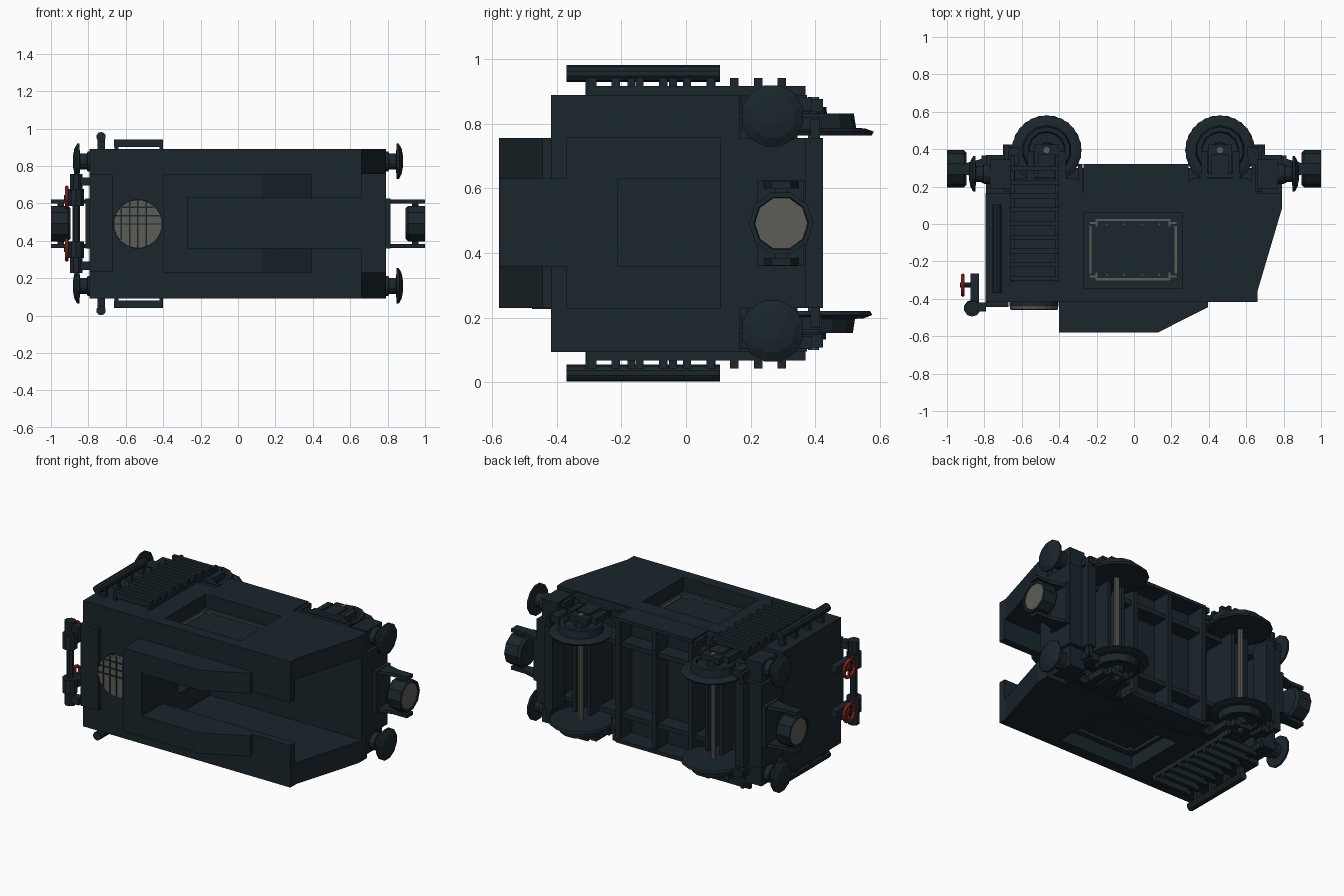
import bpy, bmesh, math
from mathutils import Matrix, Vector

if "Cube" in bpy.data.objects:
    bpy.data.objects.remove(bpy.data.objects["Cube"])

ZC = 0.492  # mirror plane across the width


def material(name, rgb):
    m = bpy.data.materials.new(name)
    m.diffuse_color = (*rgb, 1)
    m.use_nodes = True
    m.node_tree.nodes["Principled BSDF"].inputs["Base Color"].default_value = m.diffuse_color
    return m


DARK = material("dark_paint", (0.010, 0.019, 0.025))
GREY = material("pale_metal", (0.11, 0.11, 0.095))
RED = material("red_paint", (0.35, 0.02, 0.012))


def finish(name, bm, mat):
    bmesh.ops.recalc_face_normals(bm, faces=bm.faces)
    me = bpy.data.meshes.new(name)
    bm.to_mesh(me)
    bm.free()
    ob = bpy.data.objects.new(name, me)
    bpy.context.collection.objects.link(ob)
    me.materials.append(mat)
    return ob


def prism(name, pts, z0, z1, mat=DARK):
    bm = bmesh.new()
    f = bm.faces.new([bm.verts.new((x, y, z0)) for x, y in pts])
    g = bmesh.ops.extrude_face_region(bm, geom=[f])
    bmesh.ops.translate(bm, vec=(0, 0, z1 - z0),
                        verts=[v for v in g["geom"] if isinstance(v, bmesh.types.BMVert)])
    return finish(name, bm, mat)


def box(name, x0, x1, y0, y1, z0, z1, mat=DARK):
    return prism(name, [(x0, y0), (x1, y0), (x1, y1), (x0, y1)], min(z0, z1), max(z0, z1), mat)


def lathe(name, centre, axis, prof, n, mat=DARK):
    """Turn (distance along axis, radius) pairs around an axis."""
    bm = bmesh.new()
    q = Vector((0, 0, 1)).rotation_difference(Vector(axis)).to_matrix().to_4x4()
    M = Matrix.Translation(centre) @ q
    rings = [[bm.verts.new(M @ Vector((r * math.cos(2 * math.pi * (i + .5) / n),
                                       r * math.sin(2 * math.pi * (i + .5) / n), d)))
              for i in range(n)] for d, r in prof]
    for a, b in zip(rings, rings[1:]):
        for i in range(n):
            j = (i + 1) % n
            bm.faces.new((a[i], a[j], b[j], b[i]))
    bm.faces.new(rings[0])
    bm.faces.new(rings[-1])
    return finish(name, bm, mat)


def ring(name, centre, axis, R, r, mat, n=14, m=6):
    bm = bmesh.new()
    q = Vector((0, 0, 1)).rotation_difference(Vector(axis)).to_matrix().to_4x4()
    M = Matrix.Translation(centre) @ q
    v = [[bm.verts.new(M @ Vector(((R + r * math.cos(b)) * math.cos(a),
                                   (R + r * math.cos(b)) * math.sin(a), r * math.sin(b))))
          for b in [2 * math.pi * k / m for k in range(m)]]
         for a in [2 * math.pi * k / n for k in range(n)]]
    for i in range(n):
        for k in range(m):
            bm.faces.new((v[i][k], v[(i + 1) % n][k], v[(i + 1) % n][(k + 1) % m], v[i][(k + 1) % m]))
    return finish(name, bm, mat)


def cut(ob, *b):
    c = box("cutter", *b)
    c.hide_render = True
    md = ob.modifiers.new("cut", "BOOLEAN")
    md.object, md.operation, md.solver = c, "DIFFERENCE", "EXACT"
    bpy.context.view_layer.objects.active = ob
    bpy.ops.object.modifier_apply(modifier=md.name)
    bpy.data.objects.remove(c)


# Tank body with slanted end, coal space, top slot, chute and side panels
body = prism("tank_body", [(-.795, .165), (.79, .165), (.79, .08), (.66, -.36), (.66, -.418), (-.795, -.418)],
             .093, .89)
cut(body, -.27, .95, -.37, .107, .23, .757)
cut(body, -.27, .95, -.6, -.2, .36, .63)
cut(body, -.40, 0, -.21, .107, .36, .63)
cut(body, -.27, .26, -.345, .06, .805, 1.0)
cut(body, -.27, .26, -.345, .06, 0, .18)

# Raised coal bunker on the top
bunker = prism("coal_bunker", [(-.40, -.415), (.395, -.415), (.395, -.445), (.13, -.579), (-.40, -.579)], .23, .757)
cut(bunker, -.27, .6, -.7, -.3, .36, .63)

# Raised rear plate and water filler with grille
box("rear_top_plate", -.795, -.67, -.445, -.41, .235, .755)
lathe("filler_cap", (-.535, -.41, .49), (0, -1, 0), [(0, .13), (.045, .13)], 20, GREY)
lathe("filler_rim", (-.535, -.41, .49), (0, -1, 0), [(0, .132), (.03, .132)], 20)
for k in range(-1, 3):
    h = math.sqrt(.125 ** 2 - (.045 * k) ** 2)
    box("filler_grille_bar", -.535 - .045 * k - .004, -.535 - .045 * k + .004, -.459, -.453, .49 - h, .49 + h)
    if k in (0, 1, 2):
        box("filler_grille_bar", -.535 - h, -.535 + h, -.459, -.453, .486 + .045 * k, .494 + .045 * k)

# Rear valve gear with red hand wheels
lathe("valve_rod", (-.865, -.445, .235), (0, 0, 1), [(0, .022), (.515, .022)], 8)
for s in (-1, 1):
    z = ZC + s * .14
    box("valve_column", -.875, -.83, -.46, -.265, z - .022, z + .022)
    lathe("valve_foot", (-.865, -.45, z - .045), (0, 0, 1), [(0, .045), (.09, .045)], 10)
    lathe("valve_spindle", (-.93, -.327, z), (1, 0, 0), [(0, .014), (.08, .014)], 8)
    ring("valve_hand_wheel", (-.915, -.327, z), (1, 0, 0), .053, .011, RED)
    box("hand_wheel_spoke", -.92, -.91, -.38, -.275, z - .006, z + .006, RED)
    box("hand_wheel_spoke", -.92, -.91, -.333, -.321, z - .053, z + .053, RED)
    z = ZC + s * .225
    box("valve_bracket", -.88, -.79, -.468, -.42, z - .022, z + .022)
    lathe("valve_clamp", (-.865, -.445, z - .04), (0, 0, 1), [(0, .035), (.08, .035)], 8)

# Parts repeated on both long sides
for s in (-1, 1):
    def Z(d):
        return ZC + s * d

    # Panel border with notched corners and rivets
    za, zb = Z(.312), Z(.319)
    for y in (-.295, .022):
        box("panel_border", -.20, .19, y - .006, y + .006, za, zb, GREY)
    for x in (-.233, .223):
        box("panel_border", x - .006, x + .006, -.265, -.01, za, zb, GREY)
    for sx in (-1, 1):
        for sy in (-1, 1):
            x, y = -.005 + sx * .21, -.137 + sy * .143
            box("panel_corner", x - .021, x + .021, y - .005, y + .005, za, zb, GREY)
            box("panel_corner", x - sx * .015 - .005, x - sx * .015 + .005, y - .02, y + .02, za, zb, GREY)
            for k in (.05, .14):
                lathe("panel_rivet", (-.005 + sx * k, -.137 + sy * .135, za), (0, 0, s), [(0, .005), (.005, .005)], 6, GREY)

    # Step ladder and grab rail
    for x in (-.66, -.42):
        box("ladder_stringer", x, x + .02, -.31, .37, Z(.39), Z(.425))
    for k in range(9):
        y = .297 - .0735 * k
        box("ladder_step", -.663, -.40, y - .013, y + .013, Z(.41), Z(.45))
    lathe("grab_rail", (-.732, -.37, Z(.464)), (0, 1, 0), [(0, .026), (.475, .026)], 10)
    for y in (-.30, -.17, -.04, .08):
        box("grab_rail_post", -.752, -.712, y - .012, y + .012, Z(.39), Z(.46))

    # Underframe sides
    box("underframe_side", -.27, .27, .165, .32, Z(.375), Z(.397))
    box("inner_frame", -.66, .66, .165, .30, Z(.21), Z(.24))

    for wx in (-.467, .46):
        # Flanged wheels and rims
        lathe("wheel", (wx, .395, Z(.272)), (0, 0, s),
              [(0, .18), (.012, .187), (.022, .16), (.024, .132), (.068, .125), (.068, .10), (.052, .095)], 14)
        lathe("wheel_hub", (wx, .395, Z(.30)), (0, 0, s), [(0, .045), (.06, .04)], 10)
        # Axle boxes, horn guides and leaf springs
        prism("spring_hanger_plate", [(wx - .20, .16), (wx + .20, .16), (wx + .16, .24), (wx - .16, .24)],
              *sorted((Z(.34), Z(.39))))
        box("axle_box", wx - .065, wx + .065, .23, .425, Z(.345), Z(.385))
        box("axle_box_cover", wx - .045, wx + .045, .25, .375, Z(.38), Z(.397))
        for sx in (-1, 1):
            box("horn_guide", wx + sx * .085 - .018, wx + sx * .085 + .018, .20, .39, Z(.35), Z(.39))
            box("spring_link", wx + sx * .18 - .012, wx + sx * .18 + .012, .16, .32, Z(.36), Z(.39))
        for k in range(3):
            w = .19 - .04 * k
            box("leaf_spring", wx - w, wx + w, .20 + .024 * k, .222 + .024 * k, Z(.365), Z(.396))
        # Brake block and hanger beside each wheel
        o = 1 if wx > 0 else -1
        box("brake_hanger", wx + o * .205, wx + o * .225, .17, .42, Z(.29), Z(.33))
        prism("brake_block", [(wx + o * .15, .32), (wx + o * .205, .29), (wx + o * .205, .41), (wx + o * .145, .41)],
              *sorted((Z(.295), Z(.34))))

    for e in (-1, 1):
        # Buffers
        lathe("buffer", (e * .76, .268, Z(.333)), (e, 0, 0),
              [(0, .055), (.045, .055), (.047, .044), (.085, .044), (.088, .098), (.10, .098), (.115, .07), (.122, .03)], 12)
        box("buffer_mount", e * .66, e * .77, .19, .345, Z(.26), Z(.39))
        # Lamp fork arms, splayed at the root
        pts = [(e * .79, .235), (e * .90, .265), (e * 1.0, .265), (e * 1.0, .325), (e * .90, .325), (e * .79, .355)]
        prism("lamp_arm", pts, *sorted((Z(.108), Z(.13))))

# Underframe channels
for x in (-.255, 0, .255):
    box("underframe_rib", x - .015, x + .015, .165, .32, .12, .865)
box("underframe_floor", -.27, .27, .16, .20, .11, .875)

# Axles, with brake beams
for wx in (-.467, .46):
    lathe("axle", (wx, .395, .10), (0, 0, 1), [(0, .017), (.784, .017)], 10, GREY)
    for sx in (-1, 1):
        box("axle_guard", wx + sx * .05 - .012, wx + sx * .05 + .012, .165, .39, .25, .73)
    o = 1 if wx > 0 else -1
    box("brake_beam", wx + o * .20, wx + o * .23, .385, .415, .17, .815)

# End beams and lamps
for e in (-1, 1):
    x0, x1 = sorted((e * .66, e * .79))
    box("end_beam", x0, x1, .16, .37, .23, .757)
    box("end_beam_foot", *sorted((e * .64, e * .70)), .30, .424, .23, .757)
    box("lamp_mount", *sorted((e * .77, e * .815)), .22, .365, .36, .625)
    lathe("lamp_case", (e * .895, .295, ZC), (e, 0, 0), [(0, .085), (.015, .10), (.105, .10), (.105, .085), (.09, .08)], 10)
    for s in (-1, 1):
        box("lamp_pin", *sorted((e * .93, e * .965)), .275, .315, ZC + s * .08, ZC + s * .125)
    lathe("lamp_glass", (e * .985, .295, ZC), (e, 0, 0), [(0, .082), (.011, .082)], 10, GREY)
